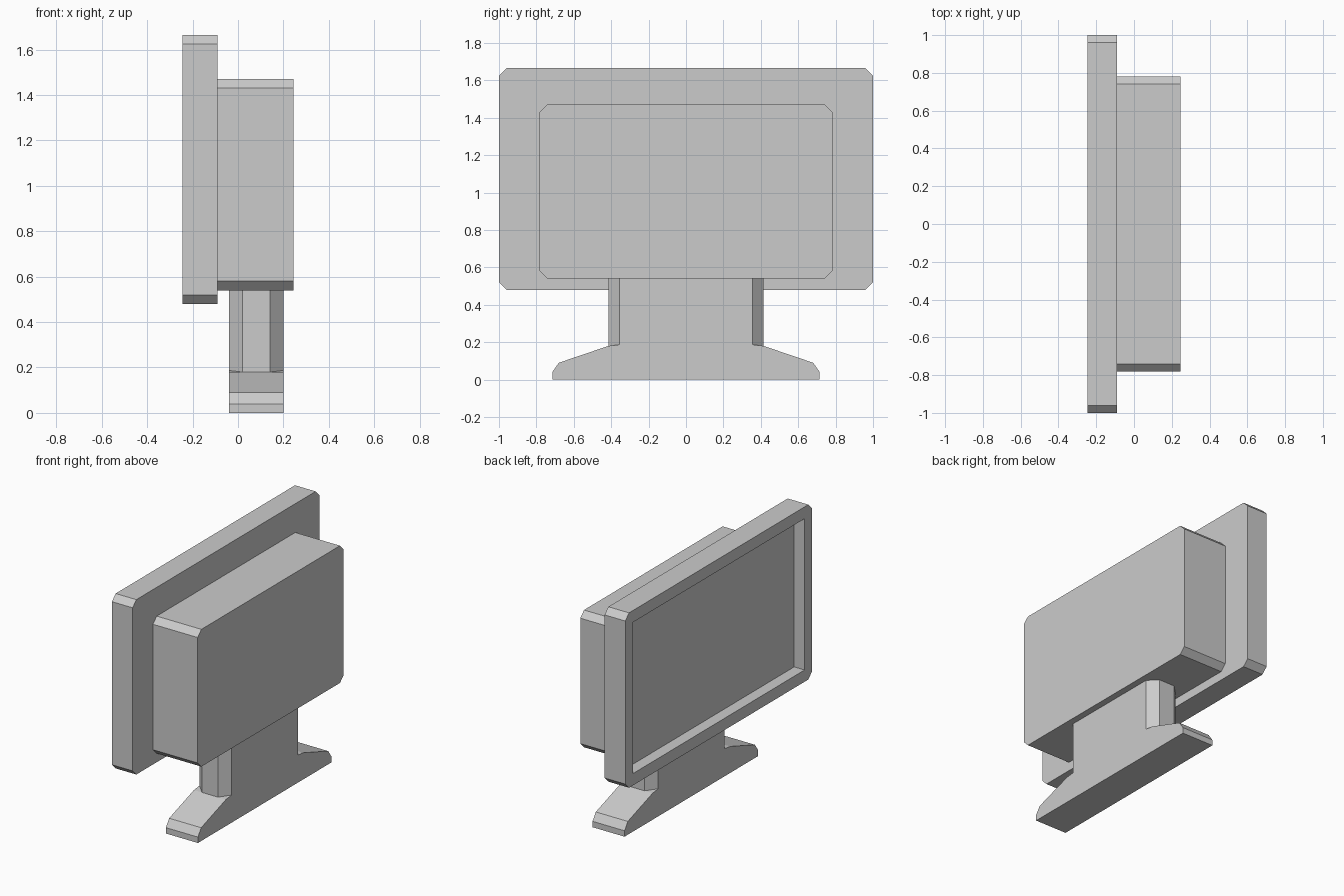
import bpy, bmesh
from mathutils import Vector

if "Cube" in bpy.data.objects:
    bpy.data.objects.remove(bpy.data.objects["Cube"])


def prism(name, points, start, end, axis):
    """Extrude a closed outline: (y, z) points along x, or (x, y) points along z."""
    if axis == 'X':
        base = [Vector((start, a, b)) for a, b in points]
        move = Vector((end - start, 0, 0))
    else:
        base = [Vector((a, b, start)) for a, b in points]
        move = Vector((0, 0, end - start))
    bm = bmesh.new()
    face = bm.faces.new([bm.verts.new(p) for p in base])
    ext = bmesh.ops.extrude_face_region(bm, geom=[face], use_keep_orig=True)
    verts = [g for g in ext['geom'] if isinstance(g, bmesh.types.BMVert)]
    bmesh.ops.translate(bm, verts=verts, vec=move)
    bmesh.ops.recalc_face_normals(bm, faces=bm.faces[:])
    mesh = bpy.data.meshes.new(name)
    bm.to_mesh(mesh)
    bm.free()
    obj = bpy.data.objects.new(name, mesh)
    bpy.context.collection.objects.link(obj)
    return obj


def chamfered_rect(a0, a1, b0, b1, c):
    return [(a0 + c, b0), (a1 - c, b0), (a1, b0 + c), (a1, b1 - c),
            (a1 - c, b1), (a0 + c, b1), (a0, b1 - c), (a0, b0 + c)]


# Screen frame with a sharp-cornered recess for the display
screen = prism("screen_frame", chamfered_rect(-1, 1, 0.48, 1.665, 0.04), -0.245, -0.09, 'X')
cutter = prism("recess_cutter", [(-0.92, 0.56), (0.92, 0.56), (0.92, 1.585), (-0.92, 1.585)],
               -0.40, -0.167, 'X')
cutter.hide_render = True
mod = screen.modifiers.new("recess", 'BOOLEAN')
mod.operation = 'DIFFERENCE'
mod.solver = 'EXACT'
mod.object = cutter
bpy.context.view_layer.objects.active = screen
bpy.ops.object.modifier_apply(modifier=mod.name)
bpy.data.objects.remove(cutter)

# Back housing
prism("back_housing", chamfered_rect(-0.782, 0.782, 0.54, 1.47, 0.04), -0.09, 0.245, 'X')

# Stand foot, profile mirrored in y
half = [(0.715, 0), (0.715, 0.04), (0.68, 0.09), (0.415, 0.18), (0.355, 0.187)]
prism("stand_foot", half + [(-y, z) for y, z in reversed(half)], -0.04, 0.20, 'X')

# Stand neck with chamfered corners
prism("stand_neck", chamfered_rect(-0.04, 0.20, -0.415, 0.415, 0.06), 0.175, 0.54, 'Z')
